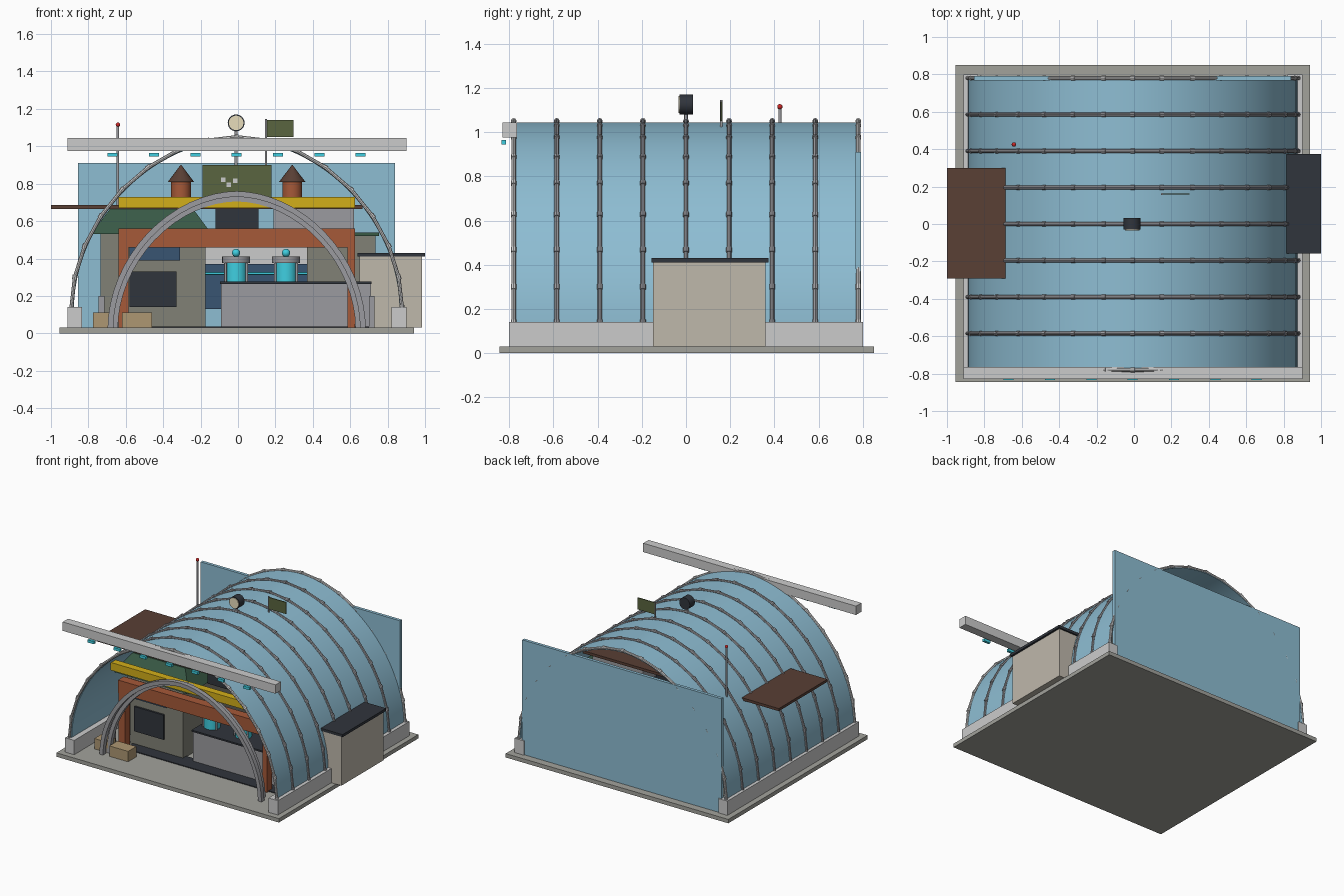
import bpy, bmesh, math
from mathutils import Vector

if "Cube" in bpy.data.objects:
    bpy.data.objects.remove(bpy.data.objects["Cube"])

CX = -0.007  # centre line of the hangar


def mat(name, r, g, b):
    m = bpy.data.materials.new(name)
    m.diffuse_color = (r, g, b, 1)
    m.use_nodes = True
    m.node_tree.nodes["Principled BSDF"].inputs["Base Color"].default_value = m.diffuse_color
    return m


BLUE = mat("shell_blue", .27, .51, .65)
WHITE = mat("pale_grey", .66, .67, .68)
GREY = mat("mid_grey", .33, .33, .35)
CONC = mat("concrete", .36, .36, .33)
DARK = mat("charcoal", .03, .035, .045)
BEIGE = mat("beige", .52, .48, .41)
BROWN = mat("brown", .1, .05, .035)
ORANGE = mat("rust", .38, .1, .04)
YELLOW = mat("yellow", .65, .43, .01)
GREEN = mat("dark_green", .04, .1, .06)
OLIVE = mat("olive", .1, .13, .05)
STONE = mat("stone", .22, .22, .18)
CYAN = mat("cyan", .05, .62, .75)
NAVY = mat("navy", .04, .09, .17)
TAN = mat("tan", .42, .31, .17)
CREAM = mat("cream", .8, .72, .5)
RED = mat("red", .6, .02, .02)


def finish(name, bm, m, smooth=False):
    bmesh.ops.recalc_face_normals(bm, faces=bm.faces)
    me = bpy.data.meshes.new(name)
    bm.to_mesh(me)
    bm.free()
    me.materials.append(m)
    ob = bpy.data.objects.new(name, me)
    bpy.context.collection.objects.link(ob)
    if smooth:
        bpy.context.view_layer.objects.active = ob
        ob.select_set(True)
        bpy.ops.object.shade_smooth_by_angle()
        ob.select_set(False)
    return ob


def box(name, x0, x1, y0, y1, z0, z1, m, inset=0):
    """Box from its limits; inset shrinks the top for hipped roofs."""
    bm = bmesh.new()
    bmesh.ops.create_cube(bm, size=1)
    for v in bm.verts:
        top = inset if v.co.z > 0 else 0
        v.co = ((x0 + top) if v.co.x < 0 else (x1 - top),
                (y0 + top) if v.co.y < 0 else (y1 - top),
                z0 if v.co.z < 0 else z1)
    return finish(name, bm, m)


def add_rod(bm, a, b, r0, r1=None, n=8):
    a, b = Vector(a), Vector(b)
    d = b - a
    ret = bmesh.ops.create_cone(bm, cap_ends=True, segments=n, radius1=r0,
                                radius2=r0 if r1 is None else r1, depth=d.length)
    q = d.to_track_quat('Z', 'Y')
    for v in ret['verts']:
        v.co = q @ v.co + (a + b) / 2


def rod(name, a, b, r0, m, r1=None, n=16):
    bm = bmesh.new()
    add_rod(bm, a, b, r0, r1, n)
    return finish(name, bm, m, True)


def ball(name, c, r, m):
    bm = bmesh.new()
    bmesh.ops.create_uvsphere(bm, u_segments=16, v_segments=10, radius=r)
    bmesh.ops.translate(bm, verts=bm.verts, vec=c)
    return finish(name, bm, m, True)


def arch(n, w, h, z0, p=1.88):
    """Half superellipse as (x, z) points."""
    pts = []
    for i in range(n + 1):
        t = math.pi * i / n
        c, s = math.cos(t), max(math.sin(t), 0)
        pts.append((CX + math.copysign(w * abs(c) ** (2 / p), c), z0 + h * s ** (2 / p)))
    return pts


def arch_band(name, outer, inner, y0, y1, m):
    """Thick arch between two profiles, extruded along y."""
    bm = bmesh.new()
    rings = [[bm.verts.new((x, y, z)) for x, z in (a, b) for y in (y0, y1)]
             for a, b in zip(outer, inner)]
    for r, s in zip(rings, rings[1:]):
        for i, j in ((0, 1), (1, 3), (3, 2), (2, 0)):
            bm.faces.new((r[i], r[j], s[j], s[i]))
    for r in (rings[0], rings[-1]):
        bm.faces.new((r[0], r[1], r[3], r[2]))
    return finish(name, bm, m, True)


# Base, side curbs, rear wall
box("base_slab", -.955, .94, -.845, .85, 0, .03, CONC)
box("curb_left", -.912, -.835, -.8, .8, .03, .14, WHITE)
box("curb_right", .82, .9, -.8, .8, .03, .14, WHITE)
box("rear_wall", -.855, .84, .768, .792, .03, .91, BLUE)

# Vaulted shell with nine segmented ribs
arch_band("vault_shell", arch(48, .88, .905, .14), arch(48, .87, .895, .14), -.77, .785, BLUE)
rib_pts = arch(16, .884, .91, .14)
for k in range(9):
    y = -.78 + k * .195
    bm = bmesh.new()
    for (x0, z0), (x1, z1) in zip(rib_pts, rib_pts[1:]):
        add_rod(bm, (x0, y, z0), (x1, y, z1), .01)
        e = (Vector((x1, y, z1)) - Vector((x0, y, z0))).normalized() * .012
        add_rod(bm, Vector((x0, y, z0)) - e, Vector((x0, y, z0)) + e, .013)
    finish(f"vault_rib_{k}", bm, GREY if k % 8 else WHITE)

# Front lamp beam
box("lamp_beam", -.912, .9, -.83, -.765, .975, 1.043, WHITE)
for k in range(7):
    x = -.67 + k * .221
    box(f"beam_lamp_{k}", x - .027, x + .027, -.835, -.815, .945, .965, CYAN)

# Inner double entrance arch
for k, (w, h, y) in enumerate(((.69, .73, -.69), (.665, .705, -.64))):
    arch_band(f"entrance_arch_{k}", arch(32, w, h, .03), arch(32, w - .03, h - .03, .03),
              y, y + .035, GREY)

# Portal frame and yellow crane beam
box("portal_post_left", -.64, -.585, -.54, -.48, .03, .56, ORANGE)
box("portal_post_right", .585, .625, -.54, -.48, .03, .56, ORANGE)
box("portal_beam", -.64, .625, -.545, -.475, .46, .56, ORANGE)
box("crane_beam", -.64, .625, -.635, -.58, .67, .73, YELLOW)

# Left building with hipped roof, window and sign panel
box("left_building", -.62, -.175, -.42, .35, .03, .53, STONE)
box("left_building_side", -.735, -.6, -.3, .38, .03, .53, STONE)
box("left_roof", -.785, -.14, -.4, .47, .53, .665, GREEN, .1)
box("left_window", -.58, -.33, -.435, -.42, .14, .33, DARK)
box("left_panel", -.58, -.31, -.435, -.42, .39, .46, NAVY)

# Right building and back panels
box("right_building", .37, .735, .05, .4, .03, .52, STONE)
box("right_building_trim", .36, .755, .03, .42, .52, .54, GREEN)
box("upper_room", .19, .62, -.2, .25, .54, .665, GREY)
box("upper_doorway", -.12, .11, -.2, .2, .54, .665, DARK)
box("back_panel_pale", -.175, .37, .36, .38, .37, .54, WHITE)
box("back_panel_blue", -.175, .37, .34, .36, .13, .37, NAVY)
rod("back_pipe", (-.175, .3, .32), (.37, .3, .32), .007, CYAN)

# Counter with two glowing tanks
box("floor_mat", -.6, .7, -.52, -.38, .03, .036, DARK)
box("counter", -.09, .71, -.42, -.1, .03, .265, GREY)
box("counter_top", -.095, .715, -.43, -.09, .265, .277, DARK)
for k, x in enumerate((-.01, .257)):
    rod(f"tank_{k}", (x, -.3, .277), (x, -.3, .38), .058, CYAN, n=24)
    rod(f"tank_cap_{k}", (x, -.3, .375), (x, -.3, .41), .075, GREY, n=24)
    ball(f"tank_light_{k}", (x, -.3, .43), .022, CYAN)
    for s in (-1, 1):
        rod(f"tank_stay_{k}_{s}", (x + s * .057, -.33, .277), (x + s * .057, -.33, .38), .007, GREY)

# Crates and short bollards
box("crate_large", -.62, -.46, -.68, -.58, .03, .11, TAN)
box("crate_small", -.775, -.66, -.64, -.55, .03, .11, TAN)
for k, x in enumerate((-.73, .715)):
    box(f"bollard_{k}", x - .015, x + .015, -.5, -.46, .03, .2, GREY)

# Brown deck passing through the shell, turrets and olive panel on it
box("deck", -1.0, .665, -.292, .3, .665, .685, BROWN)
for k, x in enumerate((-.305, .29)):
    rod(f"turret_{k}", (x, -.15, .685), (x, -.15, .81), .053, ORANGE)
    rod(f"turret_roof_{k}", (x, -.15, .81), (x, -.15, .9), .07, BROWN, .002)
box("olive_panel", -.19, .18, -.04, -.02, .685, .9, OLIVE)
for k, (x, z) in enumerate(((-.08, .82), (-.05, .795), (-.015, .815))):
    box(f"panel_mark_{k}", x - .012, x + .012, -.046, -.04, z - .012, z + .012, WHITE)

# Right annex
box("annex", .65, .985, -.15, .36, .03, .41, BEIGE)
box("annex_roof", .64, 1.0, -.157, .373, .41, .43, DARK)

# Searchlight, flag and mast
rod("searchlight_post", (-.01, 0, .9), (-.01, 0, 1.09), .008, GREY)
rod("searchlight", (-.01, -.03, 1.125), (-.01, .032, 1.125), .045, DARK, n=24)
rod("searchlight_lens", (-.01, -.035, 1.125), (-.01, -.029, 1.125), .039, CREAM, n=24)
rod("flag_pole", (.15, .16, .685), (.15, .16, 1.145), .006, GREY)
box("flag", .15, .298, .157, .164, 1.05, 1.14, OLIVE)
rod("mast", (-.642, .425, .55), (-.642, .425, 1.11), .007, GREY)
ball("mast_light", (-.642, .425, 1.115), .012, RED)
